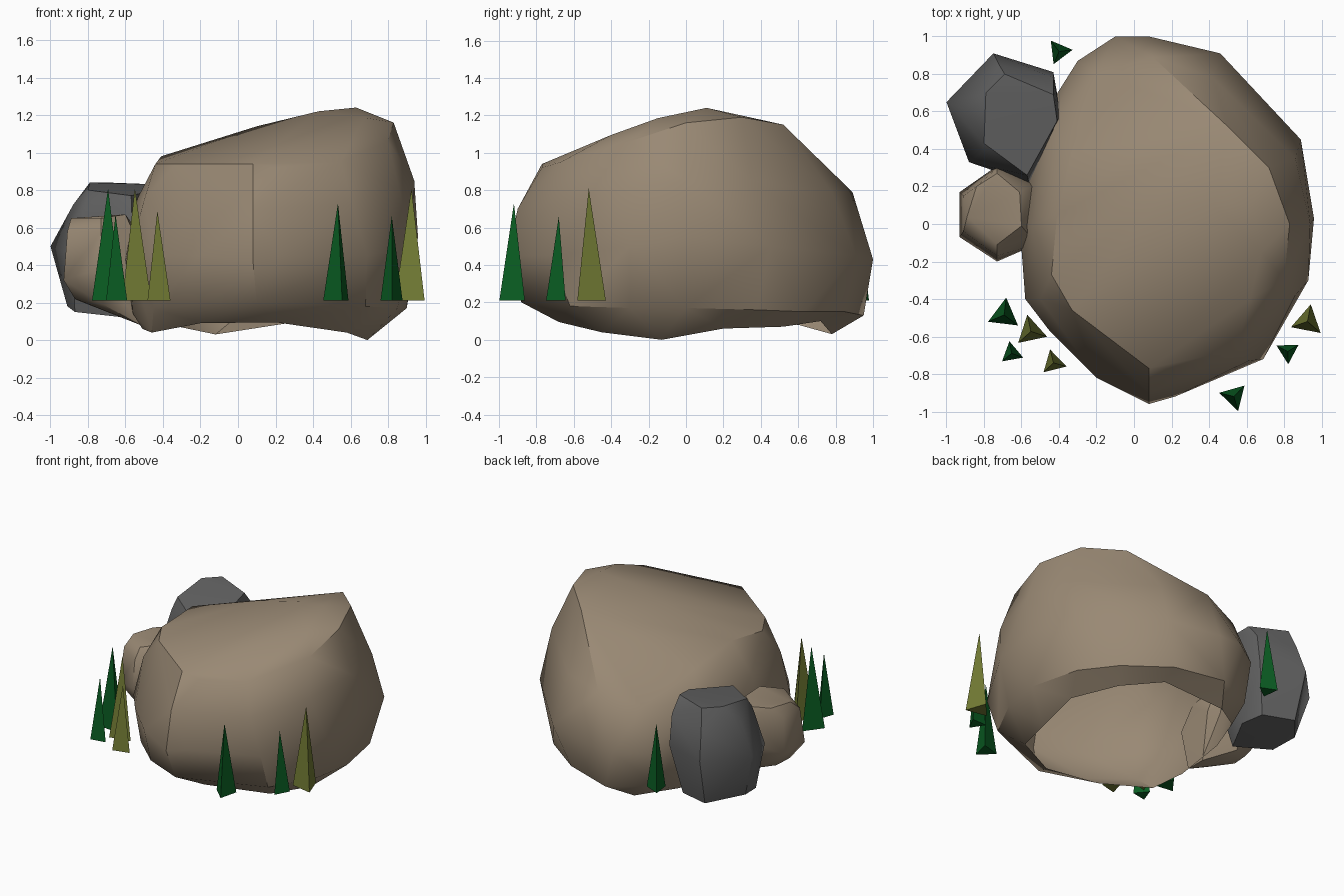
import bpy, bmesh, math


def material(name, rgb):
    m = bpy.data.materials.new(name)
    m.diffuse_color = (*rgb, 1)
    return m


TAN = material("tan stone", (0.32, 0.25, 0.175))
GREY = material("grey stone", (0.125, 0.125, 0.125))
GREEN = material("dark green", (0.003, 0.108, 0.016))
OLIVE = material("olive green", (0.17, 0.20, 0.035))


def finish(name, bm, mat):
    me = bpy.data.meshes.new(name)
    bm.to_mesh(me)
    bm.free()
    me.materials.append(mat)
    ob = bpy.data.objects.new(name, me)
    bpy.context.collection.objects.link(ob)
    return ob


def rock(name, rings, mat, angle, rim=()):
    """Chiselled stone: the hull around a few rough outlines, smoothed by angle.
    With a rim the underside is left open along that wavy outline."""
    bm = bmesh.new()
    for ring in rings:
        for p in ring:
            bm.verts.new(p)
    edge = {bm.verts.new((x, y, 0)): z for x, y, z in rim}
    bmesh.ops.convex_hull(bm, input=bm.verts)
    bmesh.ops.recalc_face_normals(bm, faces=bm.faces)
    base = [f for f in bm.faces if all(v in edge for v in f.verts)]
    for v, z in edge.items():
        v.co.z = z
    bmesh.ops.delete(bm, geom=base, context='FACES_ONLY')
    loose = [v for v in bm.verts if not v.link_faces]
    bmesh.ops.delete(bm, geom=loose, context='VERTS')
    ob = finish(name, bm, mat)
    bpy.ops.object.select_all(action='DESELECT')
    ob.select_set(True)
    bpy.context.view_layer.objects.active = ob
    bpy.ops.object.shade_smooth_by_angle(angle=math.radians(angle))


# Big boulder: open rim, lower edge, belly, shoulder and slanted top
rim = [(0.69, -0.13, 0.0), (0.72, 0.2, 0.06), (0.57, 0.52, 0.07), (0.33, 0.72, 0.1),
       (-0.12, 0.78, 0.03), (-0.36, 0.6, 0.08), (-0.48, 0.3, 0.09), (-0.51, -0.1, 0.06),
       (-0.46, -0.35, 0.04), (-0.2, -0.6, 0.09), (0.2, -0.68, 0.095), (0.58, -0.45, 0.04)]
lower = [(0.0, 0.95, 0.13), (0.35, 0.85, 0.15), (0.65, 0.63, 0.15), (0.82, 0.38, 0.16),
         (0.9, 0.0, 0.17), (0.85, -0.3, 0.17), (0.68, -0.62, 0.18), (0.1, -0.88, 0.2),
         (-0.2, -0.74, 0.19), (-0.45, -0.5, 0.17), (-0.56, -0.1, 0.14), (-0.32, 0.78, 0.15)]
belly = [(-0.1, 1.0, 0.43), (0.08, 1.0, 0.43), (0.46, 0.91, 0.45), (0.89, 0.45, 0.5),
         (0.96, 0.03, 0.55), (0.93, -0.3, 0.5), (0.69, -0.72, 0.45), (0.22, -0.92, 0.45),
         (0.08, -0.96, 0.42), (-0.2, -0.82, 0.45), (-0.45, -0.57, 0.45), (-0.58, -0.4, 0.45),
         (-0.61, 0.0, 0.42), (-0.55, 0.35, 0.45), (-0.42, 0.68, 0.45), (-0.3, 0.87, 0.42)]
shoulder = [(0.1, 0.89, 0.79), (0.42, 0.78, 0.79), (-0.2, 0.8, 0.72), (0.94, 0.0, 0.85),
            (0.86, 0.35, 0.85), (0.86, -0.38, 0.8), (0.61, -0.73, 0.72), (0.08, -0.9, 0.7),
            (-0.5, -0.4, 0.75), (-0.54, 0.0, 0.75), (-0.45, 0.5, 0.7)]
top = [(-0.41, 0.05, 0.98), (-0.44, -0.27, 0.94), (-0.33, -0.46, 0.94), (0.08, -0.77, 0.94),
       (0.22, -0.77, 0.92), (0.55, -0.67, 0.95), (0.62, -0.4, 1.095), (0.8, -0.3, 1.06),
       (0.83, 0.0, 1.16), (0.68, -0.15, 1.185), (0.72, 0.3, 1.19), (0.63, 0.11, 1.24),
       (0.43, 0.1, 1.22), (0.5, 0.52, 1.15), (0.27, 0.63, 1.0), (0.1, 0.1, 1.14),
       (0.1, 0.45, 1.03), (-0.33, 0.38, 0.87)]
rock("boulder", [lower, belly, shoulder, top], TAN, 36, rim)

# Grey stone at the back left
rock("grey_stone", [
    [(-0.91, 0.6, 0.18), (-0.87, 0.42, 0.15), (-0.6, 0.32, 0.12), (-0.45, 0.6, 0.12),
     (-0.5, 0.75, 0.14), (-0.73, 0.82, 0.15)],
    [(-1.0, 0.65, 0.5), (-0.75, 0.91, 0.5), (-0.43, 0.81, 0.5), (-0.39, 0.58, 0.5),
     (-0.56, 0.22, 0.5), (-0.88, 0.33, 0.45)],
    [(-0.88, 0.6, 0.72), (-0.72, 0.85, 0.7), (-0.43, 0.78, 0.72), (-0.81, 0.38, 0.73)],
    [(-0.8, 0.43, 0.8), (-0.79, 0.7, 0.84), (-0.69, 0.8, 0.84), (-0.43, 0.69, 0.83),
     (-0.41, 0.55, 0.81), (-0.57, 0.26, 0.77)]], GREY, 45)

# Small tan stone at the left, partly sunk into the boulder
rock("small_stone", [
    [(-0.87, 0.02, 0.22), (-0.85, 0.15, 0.21), (-0.72, -0.1, 0.19), (-0.72, 0.22, 0.18),
     (-0.52, 0.1, 0.08), (-0.52, -0.05, 0.08)],
    [(-0.93, 0.17, 0.32), (-0.93, -0.07, 0.32), (-0.73, -0.2, 0.38), (-0.5, -0.1, 0.38),
     (-0.73, 0.31, 0.4), (-0.48, 0.2, 0.4)],
    [(-0.91, 0.15, 0.58), (-0.91, -0.04, 0.58), (-0.73, -0.17, 0.58), (-0.56, -0.06, 0.58),
     (-0.73, 0.3, 0.6), (-0.55, 0.2, 0.6)],
    [(-0.89, 0.04, 0.65), (-0.84, 0.2, 0.65), (-0.73, -0.11, 0.65), (-0.6, -0.01, 0.67),
     (-0.61, 0.17, 0.67), (-0.73, 0.27, 0.66)]], TAN, 45)


# Grass blades: three-sided spikes (x, y, tip height, radius, turn)
def blade(name, x, y, tip, r, turn, mat):
    bm = bmesh.new()
    base = []
    for i in range(3):
        a = math.radians(turn + 120 * i)
        base.append(bm.verts.new((x + r * math.cos(a), y + r * math.sin(a), 0.21)))
    apex = bm.verts.new((x, y, tip))
    bm.faces.new(base[::-1])
    for i in range(3):
        bm.faces.new((base[i], base[(i + 1) % 3], apex))
    finish(name, bm, mat)


blades = [(-0.693, -0.485, 0.81, 0.093, 83, GREEN), (-0.55, -0.573, 0.81, 0.091, 102, OLIVE),
          (-0.653, -0.69, 0.67, 0.066, 100, GREEN), (-0.43, -0.74, 0.69, 0.073, 104, OLIVE),
          (0.533, -0.92, 0.73, 0.081, 46, GREEN), (0.82, -0.68, 0.66, 0.068, 32, GREEN),
          (0.925, -0.52, 0.81, 0.093, 79, OLIVE), (-0.4, 0.92, 0.69, 0.073, 127, GREEN)]
for i, b in enumerate(blades):
    blade(f"grass_blade_{i + 1}", *b)
